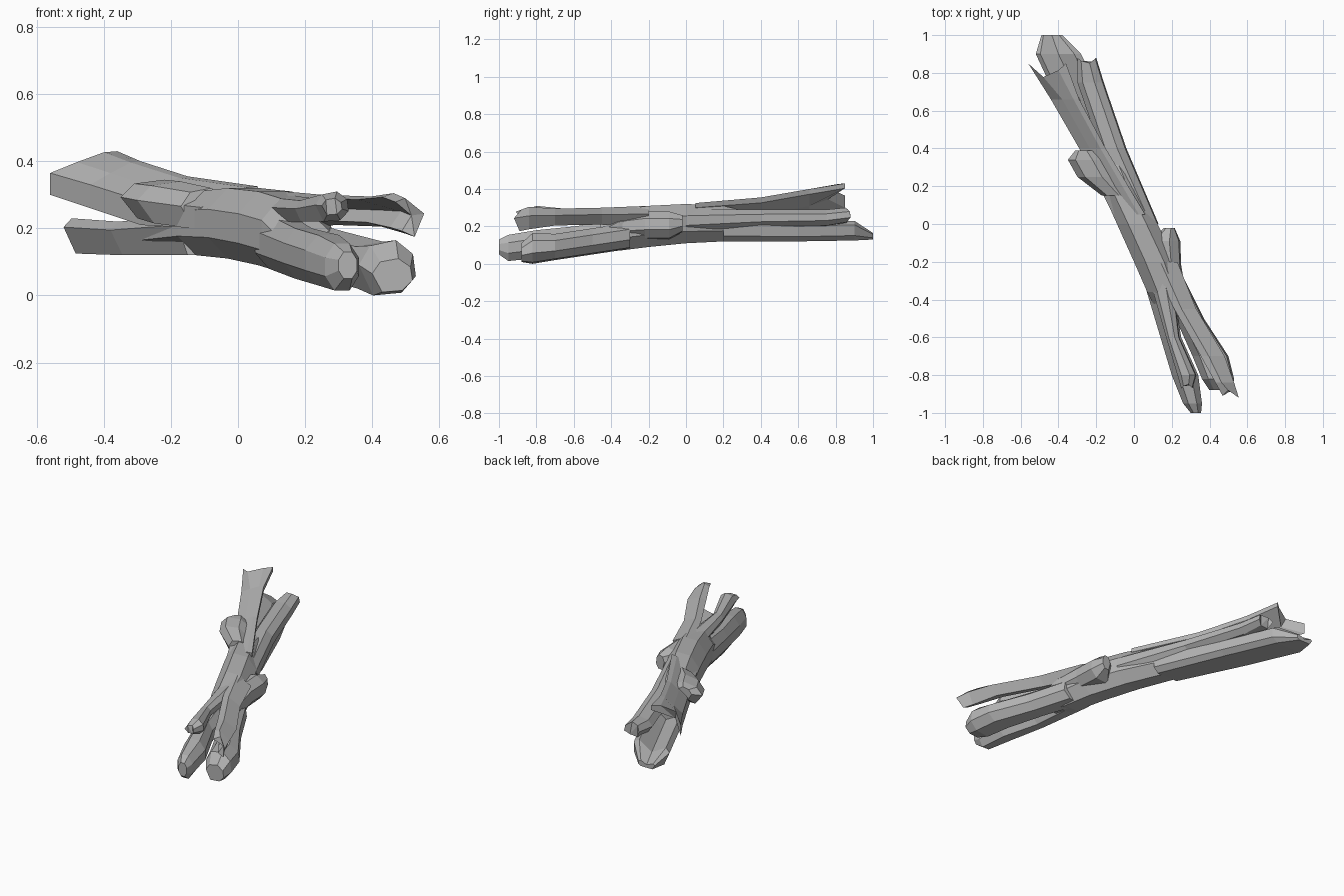
import bpy, bmesh

cube = bpy.data.objects.get("Cube")
if cube:
    bpy.data.objects.remove(cube)

wood = bpy.data.materials.new("weathered_grey")
wood.use_nodes = True
grey = (0.45, 0.45, 0.45, 1)
wood.diffuse_color = grey
wood.node_tree.nodes["Principled BSDF"].inputs["Base Color"].default_value = grey

# Cross-sections, each filling a box from -1 to 1
ROUND = [(1, -.4), (1, .4), (.45, 1), (-.45, 1), (-1, .4), (-1, -.4), (-.45, -1), (.45, -1)]
SHARD = [(1, -.3), (.9, .5), (.3, 1), (-.6, .8), (-1, .1), (-.5, -1), (.5, -.9)]
TROUGH = [(1, -.5), (1, .6), (.7, 1), (0, 0), (-.8, 1), (-1, .5), (-.7, -1), (.7, -1)]
PLANK = [(1, .6), (1, 1), (.6, .95), (-.2, .5), (-1, 0), (-1, -1), (0, -.3)]
FOLD = [(1, .2), (-.2, 1), (-.8, .8), (.2, .1), (-.4, -.7), (.4, -1)]


def loft(name, profile, sections, notch=0.0):
    """Skin a profile through boxes given as (y, left x, right x, bottom z, top z)."""
    bm = bmesh.new()
    rings = []
    toward = 1 if sections[-1][0] > sections[0][0] else -1
    for section in sections:
        y, x0, x1, z0, z1 = section
        # The broken end is cut back in its middle
        cut = toward * notch if section is sections[-1] else 0
        rings.append([bm.verts.new(((x0 + x1) / 2 + u * (x1 - x0) / 2,
                                    y - cut * (1 - abs(u)),
                                    (z0 + z1) / 2 + v * (z1 - z0) / 2))
                      for u, v in profile])
    n = len(profile)
    for a, b in zip(rings, rings[1:]):
        for k in range(n):
            bm.faces.new((a[k], a[(k + 1) % n], b[(k + 1) % n], b[k]))
    caps = [bm.faces.new(ring) for ring in (rings[0], rings[-1])]
    bmesh.ops.recalc_face_normals(bm, faces=bm.faces)
    bmesh.ops.triangulate(bm, faces=caps)
    mesh = bpy.data.meshes.new(name)
    bm.to_mesh(mesh)
    bm.free()
    mesh.materials.append(wood)
    obj = bpy.data.objects.new(name, mesh)
    bpy.context.collection.objects.link(obj)


# Main trunk
loft("trunk", ROUND, [
    (.5, -.31, -.1, .13, .24), (.2, -.18, .02, .12, .31), (0, -.09, .125, .11, .32),
    (-.2, 0, .22, .09, .31), (-.36, .07, .27, .07, .29), (-.46, .12, .29, .07, .22)])

# Split pieces at the back end
loft("back_upper_plank", PLANK, [
    (.05, -.11, .06, .2, .325), (.4, -.29, -.15, .21, .355),
    (.66, -.44, -.29, .26, .4), (.85, -.56, -.36, .3, .43)], .09)
loft("back_lower_tongue", TROUGH, [
    (.2, -.18, .02, .12, .24), (.6, -.38, -.14, .12, .22),
    (.9, -.52, -.28, .125, .23), (1, -.49, -.38, .13, .165)])
loft("back_side_splinter", SHARD, [
    (0, .01, .13, .16, .29), (.4, -.18, -.04, .19, .29),
    (.75, -.3, -.16, .2, .29), (.88, -.3, -.2, .22, .3)], .04)

# Split pieces at the front end
loft("front_right_tongue", ROUND, [
    (-.3, .05, .2, .08, .24), (-.6, .14, .25, .05, .2),
    (-.8, .2, .34, .03, .18), (-.95, .26, .36, .015, .155), (-1, .3, .355, .05, .13)])
loft("front_left_tongue", SHARD, [
    (-.3, .1, .27, .08, .22), (-.5, .22, .37, .05, .19),
    (-.7, .31, .5, .02, .16), (-.82, .36, .53, 0, .165), (-.88, .4, .52, .01, .11)])
loft("front_upper_splinter", FOLD, [
    (-.2, .08, .23, .2, .31), (-.45, .2, .33, .21, .3),
    (-.7, .34, .48, .205, .295), (-.84, .42, .53, .185, .305), (-.92, .46, .555, .175, .29)], .05)
loft("front_thin_splinter", SHARD, [
    (-.25, .07, .2, .22, .3), (-.6, .17, .24, .22, .29),
    (-.8, .23, .33, .22, .31), (-.87, .25, .31, .24, .29)], .03)

# Broken branch stubs
loft("right_branch_stub", SHARD, [
    (.15, -.17, -.03, .2, .32), (.25, -.3, -.1, .215, .34),
    (.34, -.35, -.15, .23, .345), (.39, -.31, -.22, .27, .34)])
loft("left_branch_stub", SHARD, [
    (-.34, .1, .27, .13, .26), (-.22, .1, .25, .13, .28),
    (-.09, .08, .245, .13, .28), (-.02, .16, .215, .17, .26)])
